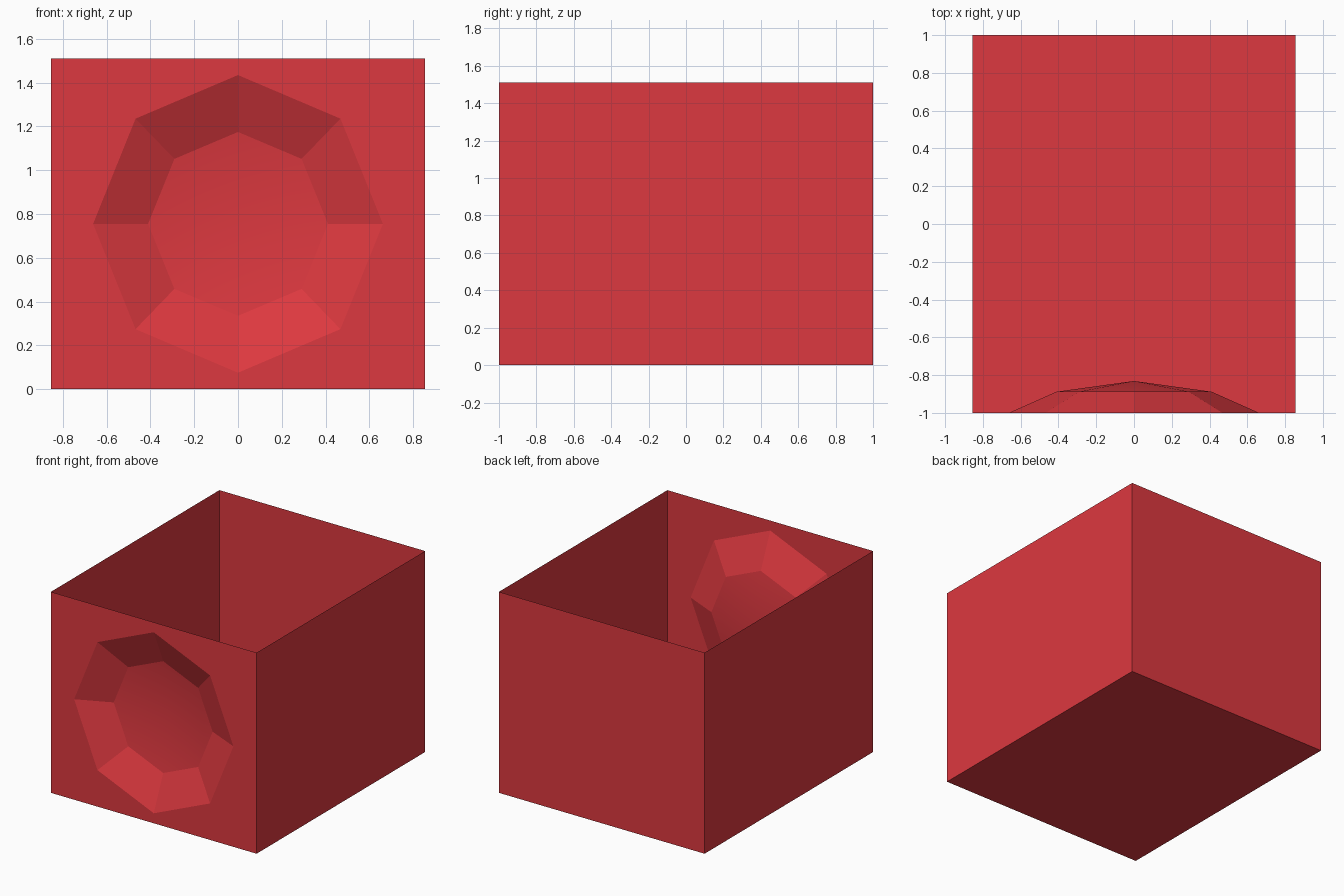
import bpy, bmesh, math

if "Cube" in bpy.data.objects:
    bpy.data.objects.remove(bpy.data.objects["Cube"])

W, D, H = 0.855, 1.0, 1.51          # half width, half depth, height
CZ = H / 2                          # centre height of the dent

red = bpy.data.materials.new("red")
red.diffuse_color = (0.72, 0.04, 0.05, 1)
red.use_nodes = True
red.node_tree.nodes["Principled BSDF"].inputs["Base Color"].default_value = red.diffuse_color

bm = bmesh.new()
rect = [(W, H), (-W, H), (-W, 0), (W, 0)]          # corners in x, z
front = [bm.verts.new((x, -D, z)) for x, z in rect]
back = [bm.verts.new((x, D, z)) for x, z in rect]


def ring(rx, rz, y):
    """Octagon with corners on the axes."""
    return [bm.verts.new((rx * math.cos(i * math.pi / 4), y,
                          CZ + rz * math.sin(i * math.pi / 4))) for i in range(8)]


# sides and floor (top stays open), back wall
for i in (1, 2, 3):
    j = (i + 1) % 4
    bm.faces.new((front[i], front[j], back[j], back[i]))
bm.faces.new(back)

# front wall around the octagonal opening
outer = ring(0.662, 0.68, -D)
for i in range(4):
    a = 2 * i + 1
    bm.faces.new((front[i], front[(i + 1) % 4],
                  outer[(a + 2) % 8], outer[(a + 1) % 8], outer[a]))

# faceted dent ring and soft shallow centre
inner = ring(0.411, 0.42, -0.888)
apex = bm.verts.new((0, -0.831, CZ))
for i in range(8):
    j = (i + 1) % 8
    bm.faces.new((outer[i], outer[j], inner[j], inner[i]))
    bm.faces.new((inner[i], inner[j], apex)).smooth = True

bmesh.ops.recalc_face_normals(bm, faces=bm.faces)
bm.faces.ensure_lookup_table()
if bm.faces[3].normal.y < 0:        # back wall must face outward
    bmesh.ops.reverse_faces(bm, faces=bm.faces)

mesh = bpy.data.meshes.new("open_box")
bm.to_mesh(mesh)
bm.free()
mesh.materials.append(red)
box = bpy.data.objects.new("open_box", mesh)
bpy.context.collection.objects.link(box)
